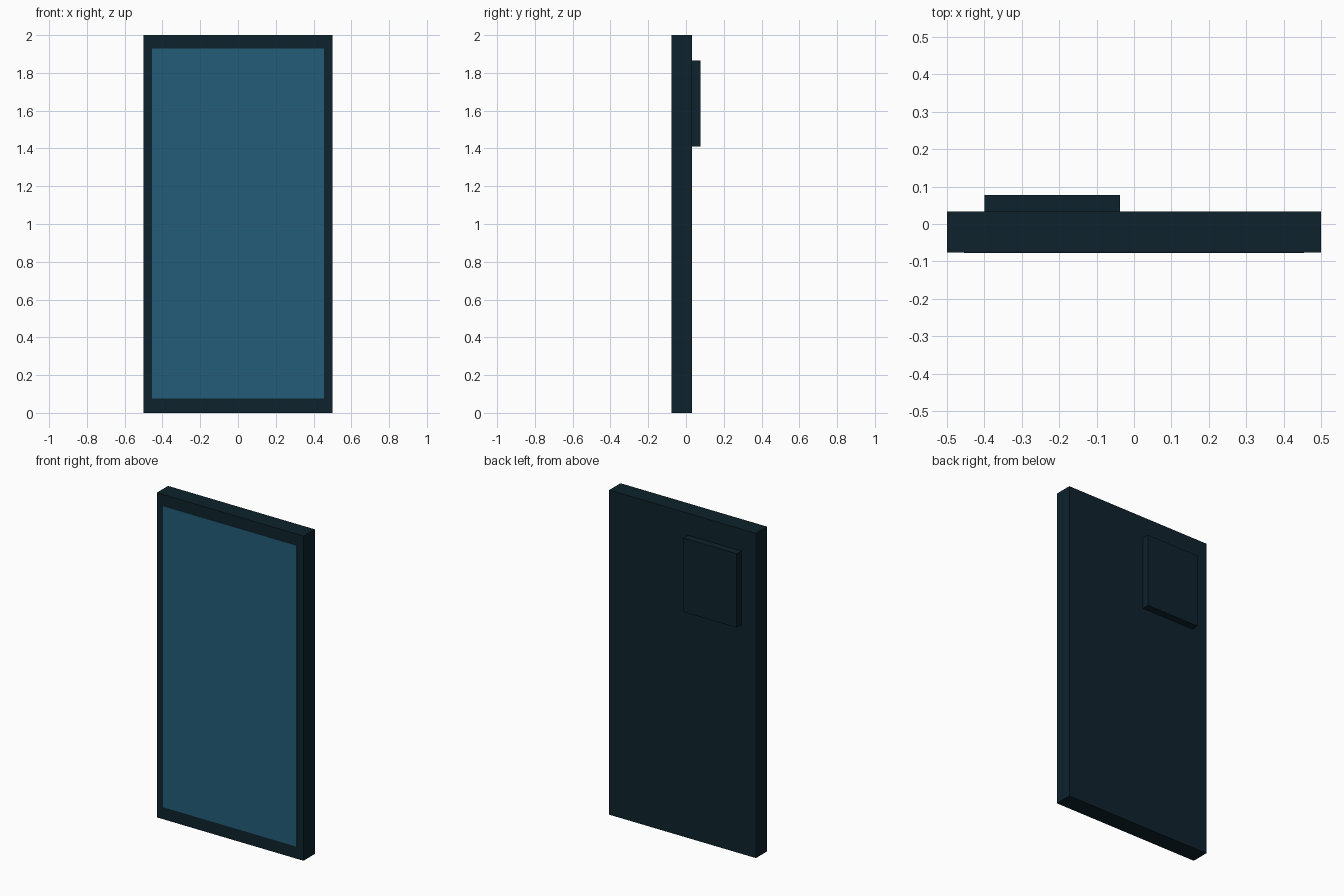
import bpy

cube = bpy.data.objects.get("Cube")
if cube:
    bpy.data.objects.remove(cube, do_unlink=True)


def make_material(name, color):
    mat = bpy.data.materials.new(name)
    mat.use_nodes = True
    mat.diffuse_color = color
    bsdf = next(n for n in mat.node_tree.nodes if n.type == "BSDF_PRINCIPLED")
    bsdf.inputs["Base Color"].default_value = color
    return mat


def box(name, low, high, mat):
    """Add a box spanning two opposite corners."""
    center = [(a + b) / 2 for a, b in zip(low, high)]
    bpy.ops.mesh.primitive_cube_add(size=1, location=center)
    obj = bpy.context.object
    obj.name = name
    obj.scale = [b - a for a, b in zip(low, high)]
    bpy.ops.object.transform_apply(location=False, rotation=False, scale=True)
    obj.data.materials.append(mat)
    return obj


dark = make_material("dark navy", (0.0044, 0.016, 0.025, 1))
blue = make_material("screen blue", (0.0168, 0.107, 0.188, 1))

front, back, rear = -0.076, 0.033, 0.078

# Slab body
box("body", (-0.5, front, 0), (0.5, back, 2), dark)

# Thin display plate on the front
box("screen", (-0.455, front - 0.002, 0.075), (0.455, front + 0.002, 1.93), blue)

# Raised camera block on the back, upper right
box("camera_block", (-0.4, back, 1.41), (-0.037, rear, 1.865), dark)
